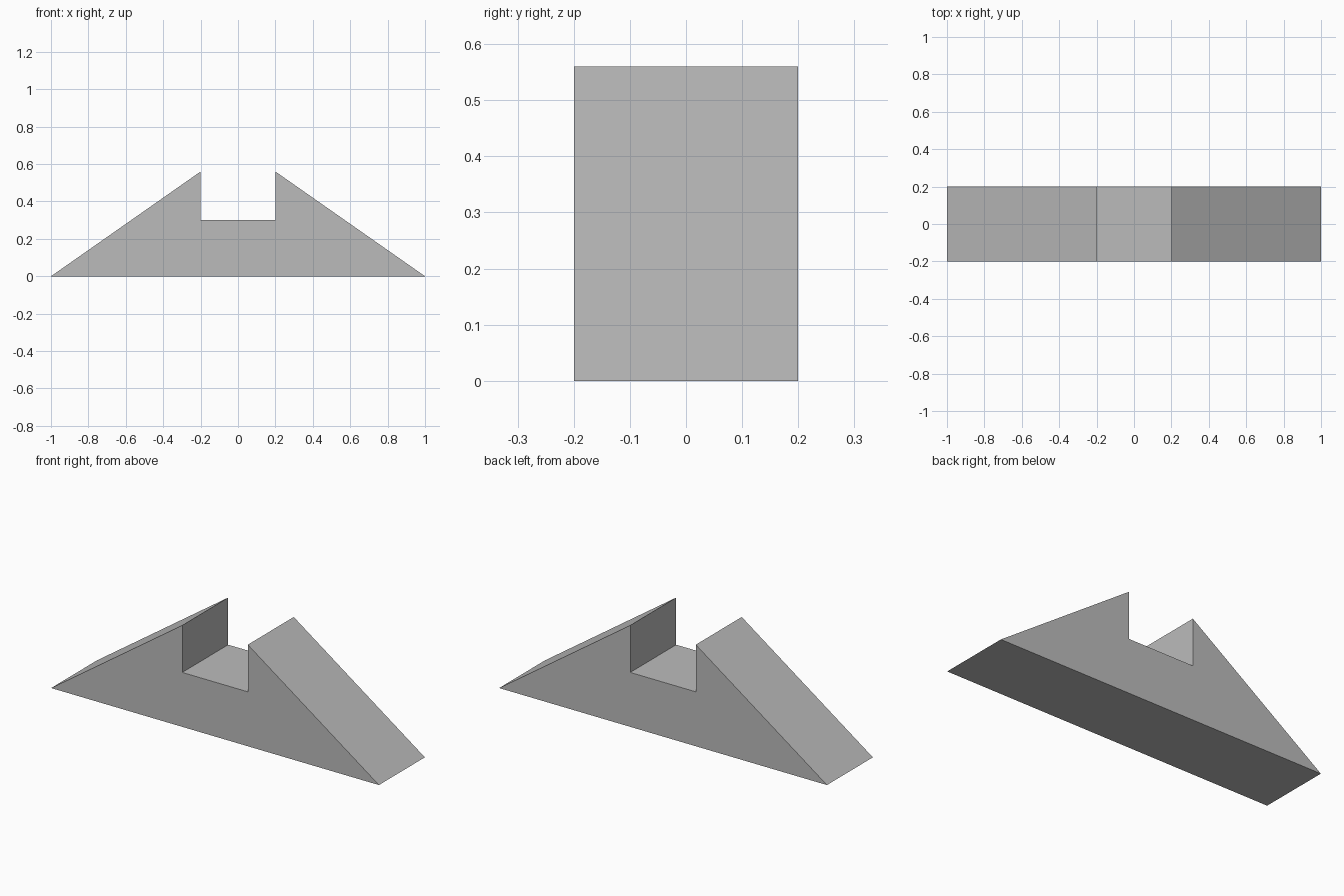
import bpy
import bmesh

if "Cube" in bpy.data.objects:
    bpy.data.objects.remove(bpy.data.objects["Cube"])

HALF_DEPTH = 0.2

# Plain grey material
grey = bpy.data.materials.new("plain grey")
grey.use_nodes = True
colour = (0.5, 0.5, 0.5, 1)
grey.diffuse_color = colour
grey.node_tree.nodes["Principled BSDF"].inputs["Base Color"].default_value = colour

# Half profile (x, z): slope foot, peak, notch floor; mirrored for the other side
half = [(1, 0), (0.2, 0.56), (0.2, 0.3)]
profile = half + [(-x, z) for x, z in reversed(half)]

# Notched wedge block: profile extruded from front to back
bm = bmesh.new()
front = bm.faces.new([bm.verts.new((x, -HALF_DEPTH, z)) for x, z in profile])
back = bmesh.ops.extrude_face_region(bm, geom=[front], use_keep_orig=True)
moved = [v for v in back["geom"] if isinstance(v, bmesh.types.BMVert)]
bmesh.ops.translate(bm, verts=moved, vec=(0, 2 * HALF_DEPTH, 0))
bmesh.ops.recalc_face_normals(bm, faces=bm.faces)

mesh = bpy.data.meshes.new("notched_wedge_block")
bm.to_mesh(mesh)
bm.free()
mesh.materials.append(grey)
block = bpy.data.objects.new("notched_wedge_block", mesh)
bpy.context.collection.objects.link(block)
